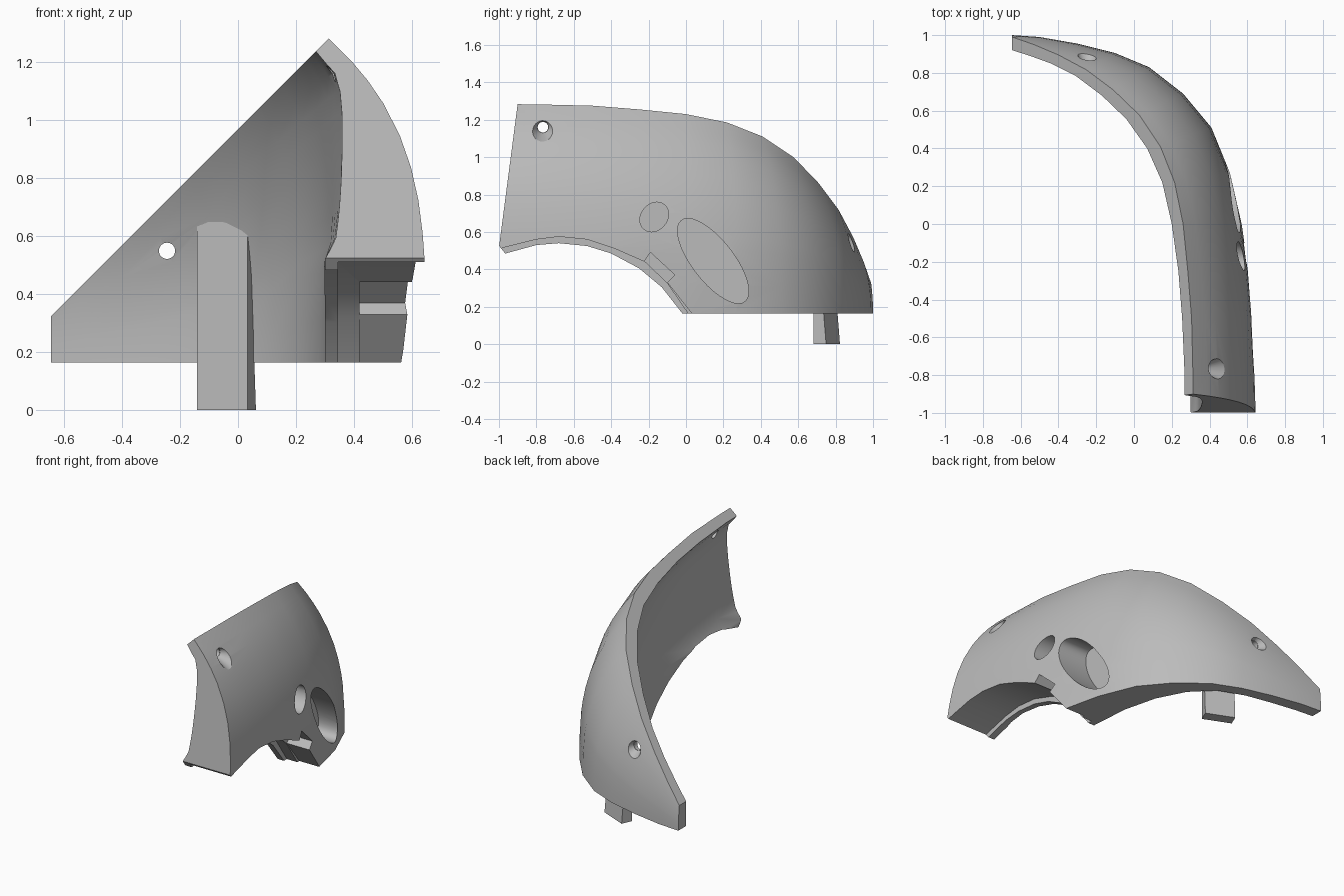
import bpy
import bmesh
from math import pi, radians
from mathutils import Matrix, Vector

if "Cube" in bpy.data.objects:
    bpy.data.objects.remove(bpy.data.objects["Cube"], do_unlink=True)

grey = bpy.data.materials.new("plain grey")
grey.use_nodes = True
grey.diffuse_color = (0.5, 0.5, 0.5, 1)
grey.node_tree.nodes["Principled BSDF"].inputs["Base Color"].default_value = (0.5, 0.5, 0.5, 1)

BASE = 0.165      # height of the lower rim
SLANT = 0.97      # slanted rim lies on z = x + SLANT


def make_object(name, bm):
    bmesh.ops.recalc_face_normals(bm, faces=bm.faces)
    mesh = bpy.data.meshes.new(name)
    bm.to_mesh(mesh)
    bm.free()
    mesh.materials.append(grey)
    obj = bpy.data.objects.new(name, mesh)
    bpy.context.collection.objects.link(obj)
    return obj


def prism(profile, x_min, x_max):
    """Side profile in (y, z), extruded along x."""
    bm = bmesh.new()
    face = bm.faces.new([bm.verts.new((x_min, y, z)) for y, z in profile])
    side = bmesh.ops.extrude_face_region(bm, geom=[face])["geom"]
    moved = [v for v in side if isinstance(v, bmesh.types.BMVert)]
    bmesh.ops.translate(bm, verts=moved, vec=(x_max - x_min, 0, 0))
    return make_object("cutter", bm)


def rod(start, end, radius, end_radius):
    """Cylinder or cone between two points."""
    start, end = Vector(start), Vector(end)
    axis = end - start
    bm = bmesh.new()
    bmesh.ops.create_cone(bm, cap_ends=True, segments=32, radius1=radius,
                          radius2=end_radius, depth=axis.length)
    turn = Vector((0, 0, 1)).rotation_difference(axis).to_matrix().to_4x4()
    bm.transform(Matrix.Translation((start + end) / 2) @ turn)
    return make_object("cutter", bm)


def carve(target, cutter):
    cutter.hide_render = True
    # make sure the new cutter is evaluated before it is used
    bpy.context.view_layer.update()
    mod = target.modifiers.new("carve", 'BOOLEAN')
    mod.operation = 'DIFFERENCE'
    mod.solver = 'EXACT'
    mod.object = cutter
    bpy.ops.object.select_all(action='DESELECT')
    bpy.context.view_layer.objects.active = target
    target.select_set(True)
    bpy.ops.object.modifier_apply(modifier=mod.name)
    bpy.data.objects.remove(cutter, do_unlink=True)


def smooth(obj, angle):
    bpy.ops.object.select_all(action='DESELECT')
    bpy.context.view_layer.objects.active = obj
    obj.select_set(True)
    bpy.ops.object.shade_smooth_by_angle(angle=radians(angle))


# Plan curves of the shell, front to back: lower and slanted rims, outside and inside
outer_low = [(.65, -1.12), (.645, -.8), (.63, -.5), (.608, -.25), (.57, 0), (.508, .27), (.41, .51),
             (.26, .69), (.08, .83), (-.1, .905), (-.3, .955), (-.5, .99), (-.645, 1)]
outer_top = [(.315, -1.12), (.312, -.8), (.305, -.5), (.285, -.25), (.26, 0), (.215, .22), (.14, .41),
             (.03, .575), (-.11, .71), (-.25, .815), (-.4, .895), (-.53, .95), (-.645, .99)]
inner_low = [(.3, -1.12), (.3, -.8), (.3, -.5), (.3, -.25), (.3, 0), (.28, .25), (.225, .47),
             (.13, .655), (0, .785), (-.17, .85), (-.35, .885), (-.52, .91), (-.645, .92)]
inner_top = [(.27, -1.12), (.268, -.8), (.255, -.5), (.235, -.25), (.2, 0), (.15, .22), (.07, .4),
             (-.04, .555), (-.17, .68), (-.31, .785), (-.44, .85), (-.55, .89), (-.645, .92)]
rows = [0, .15, .33, .4, .5, .6, .7, .8, .87, .93, 1]


def rib(low, top, power, bulge):
    """Curve rising from the lower rim to the slanted rim."""
    low, top = Vector(low), Vector(top)
    height = top.x + SLANT - BASE
    points = []
    for t in rows:
        p = low.lerp(top, t ** power)
        s = max(0, (t - .33) / .67)
        points.append((p.x + bulge * s ** .35 * (1 - s ** 12), p.y, BASE + height * t))
    return points


# Curved shell lofted from closed sections
bm = bmesh.new()
rings = []
last = len(outer_low) - 1
for i in range(last + 1):
    front = 1 - i / last
    flare = .09 * max(0, 1 - i / 7)
    section = rib(outer_low[i], outer_top[i], 2 + 1.8 * front, 0)
    section += rib(inner_low[i], inner_top[i], 2 + 2 * front, flare)[::-1]
    rings.append([bm.verts.new(p) for p in section])
for a, b in zip(rings, rings[1:]):
    for k in range(len(a)):
        n = (k + 1) % len(a)
        bm.faces.new((a[k], a[n], b[n], b[k]))
bm.faces.new(rings[0])
bm.faces.new(rings[-1])
shell = make_object("curved_shell", bm)

# Leaning front end with a bevelled lower lip
carve(shell, prism([(-.885, 1.4), (-.999, .525), (-.955, .47), (-.955, 0),
                    (-1.4, 0), (-1.4, 1.4)], -1, 1))

# Arched opening, with a raised step on the outside and a stepped notch
below = [(0, 0), (-1.2, 0)]
arch = [(-1.2, .4), (-.965, .485), (-.8, .53), (-.68, .54), (-.53, .525), (-.4, .485),
        (-.25, .405), (-.13, .305), (-.02, .165)]
step = [(-1.2, .42), (-.98, .515), (-.8, .56), (-.68, .575), (-.53, .56), (-.38, .51),
        (-.22, .44), (-.1, .325), (.01, .165)]
notch = [(-.24, .42), (-.19, .49), (-.06, .37), (-.1, .33), (.03, .165), (.03, .1), (-.24, .1)]
carve(shell, prism(arch + below, -1, 1))
carve(shell, prism(step + below, .345, 1))
carve(shell, prism(notch, .42, 1))


def screw_hole(point, direction):
    """Through hole with a conical countersink that opens outwards from the point."""
    point, direction = Vector(point), Vector(direction)
    carve(shell, rod(point, point + direction * .14, .03, .1))
    carve(shell, rod(point - direction * .25, point + direction * .1, .028, .028))


screw_hole((.385, -.765, 1.16), (1, 0, 0))
screw_hole((-.245, .845, .55), (0, 1, 0))


def oval_pocket(y, z, floor, half_width, half_length, angle):
    """Flat-floored oval recess in the side; angle is measured from +y towards +z."""
    bm = bmesh.new()
    bmesh.ops.create_cone(bm, cap_ends=True, segments=40, radius1=1, radius2=1, depth=1)
    size = Matrix.Diagonal((half_width, half_length, 1, 1))
    lay = Matrix.Rotation(pi / 2, 4, 'Y')
    spin = Matrix.Rotation(radians(angle), 4, 'X')
    bm.transform(Matrix.Translation((floor + .5, y, z)) @ spin @ lay @ size)
    carve(shell, make_object("cutter", bm))


# Oval side pockets
oval_pocket(.145, .445, .345, .11, .275, -52)
oval_pocket(-.17, .68, .45, .07, .085, 50)
smooth(shell, 28)

# Mounting tab on the inside of the back wall, thinner at its top
bm = bmesh.new()
bmesh.ops.create_cube(bm, size=1)
for v in bm.verts:
    if v.co.z > 0 and v.co.y > 0:
        v.co.y = -.25
bm.transform(Matrix.Translation((-.04, .752, .325)) @ Matrix.Rotation(radians(-23), 4, 'Z')
             @ Matrix.Diagonal((.19, .074, .65, 1)))
tab = make_object("mounting_tab", bm)
carve(tab, rod((-.12, .56, .057), (.015, .94, .057), .022, .022))
smooth(tab, 28)
